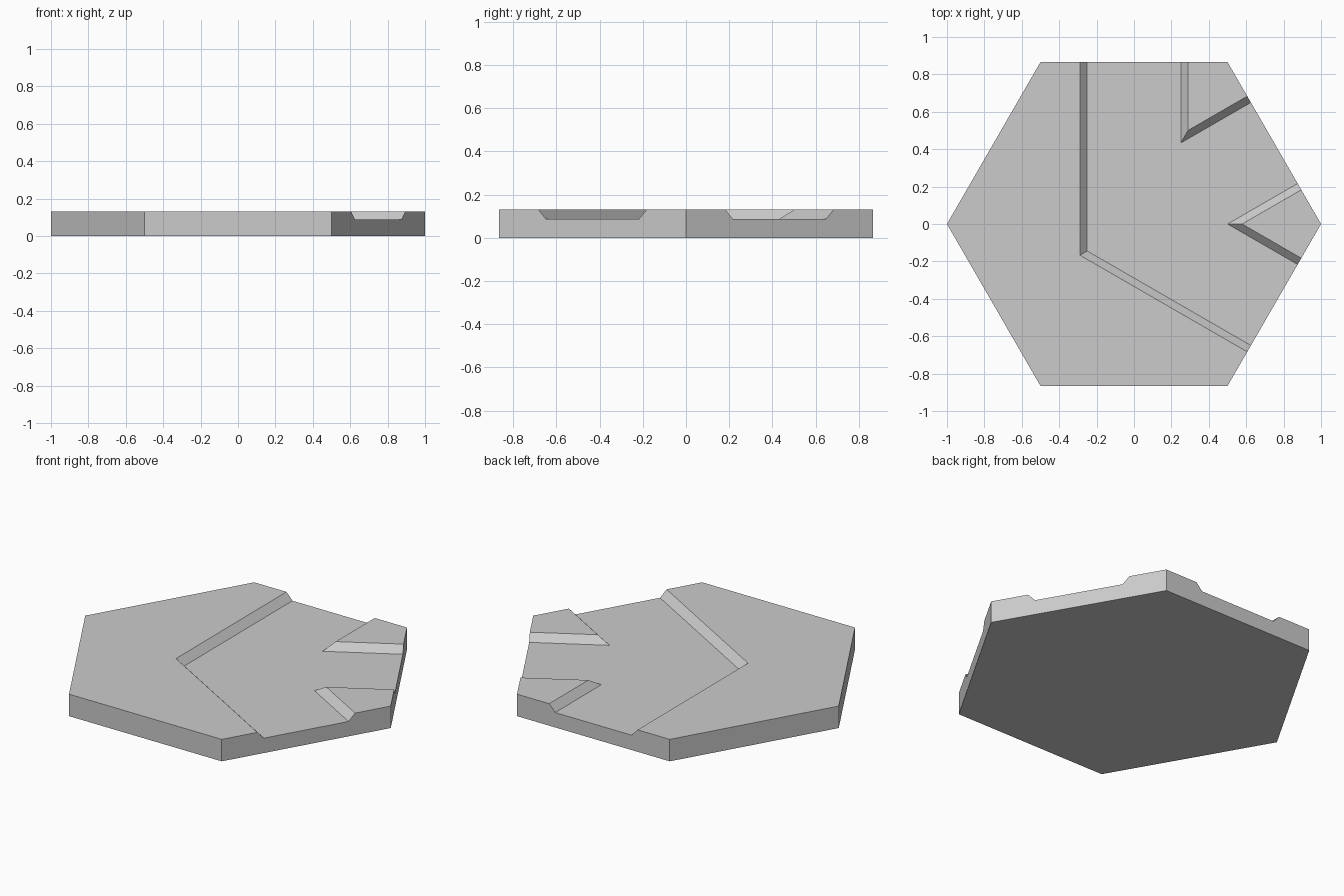
import bpy
import bmesh
from math import cos, radians
from mathutils import Vector, Matrix

if "Cube" in bpy.data.objects:
    bpy.data.objects.remove(bpy.data.objects["Cube"])

TOP = 0.13           # tile height
FLOOR = 0.088        # channel floor height
HALF_FLOOR = 0.25    # channel half width at the floor
HALF_TOP = 0.289     # channel half width at the top


def polar(angle, radius):
    return Matrix.Rotation(radians(angle), 2) @ Vector((radius, 0))


def channel_outline(half):
    """Three-way channel: exits at -30, 30 and 90 degrees, with inner corners."""
    points = []
    for angle in (-30, 30, 90):
        points += [polar(angle, 1.1) + polar(angle + side, half) for side in (-90, 90)]
        if angle < 90:
            points.append(polar(angle + 30, 2 * half))
    points.append(polar(210, half / cos(radians(30))))
    return points


def loft(name, low, z_low, high, z_high):
    """Solid between two matching outlines."""
    bm = bmesh.new()
    a = [bm.verts.new((p.x, p.y, z_low)) for p in low]
    b = [bm.verts.new((p.x, p.y, z_high)) for p in high]
    bm.faces.new(a[::-1])
    bm.faces.new(b)
    for i in range(len(a)):
        j = (i + 1) % len(a)
        bm.faces.new((a[i], a[j], b[j], b[i]))
    bmesh.ops.recalc_face_normals(bm, faces=bm.faces)
    mesh = bpy.data.meshes.new(name)
    bm.to_mesh(mesh)
    bm.free()
    obj = bpy.data.objects.new(name, mesh)
    bpy.context.collection.objects.link(obj)
    return obj


# Material
grey = bpy.data.materials.new("light_grey")
grey.use_nodes = True
color = (0.6, 0.6, 0.6, 1)
grey.diffuse_color = color
grey.node_tree.nodes["Principled BSDF"].inputs["Base Color"].default_value = color

# Hexagonal tile
hexagon = [polar(60 * i, 1) for i in range(6)]
tile = loft("hexagon_tile", hexagon, 0, hexagon, TOP)
tile.data.materials.append(grey)

# Channel cutter with sloped banks, continued above the tile top
cutter = loft("channel_cutter", channel_outline(HALF_FLOOR), FLOOR,
              channel_outline(2 * HALF_TOP - HALF_FLOOR), 2 * TOP - FLOOR)
cutter.data.materials.append(grey)
cutter.hide_render = True

# Carve the channel, then drop the cutter
carve = tile.modifiers.new("channel", "BOOLEAN")
carve.operation = "DIFFERENCE"
carve.solver = "EXACT"
carve.object = cutter
bpy.context.view_layer.objects.active = tile
bpy.ops.object.modifier_apply(modifier=carve.name)
bpy.data.objects.remove(cutter)
